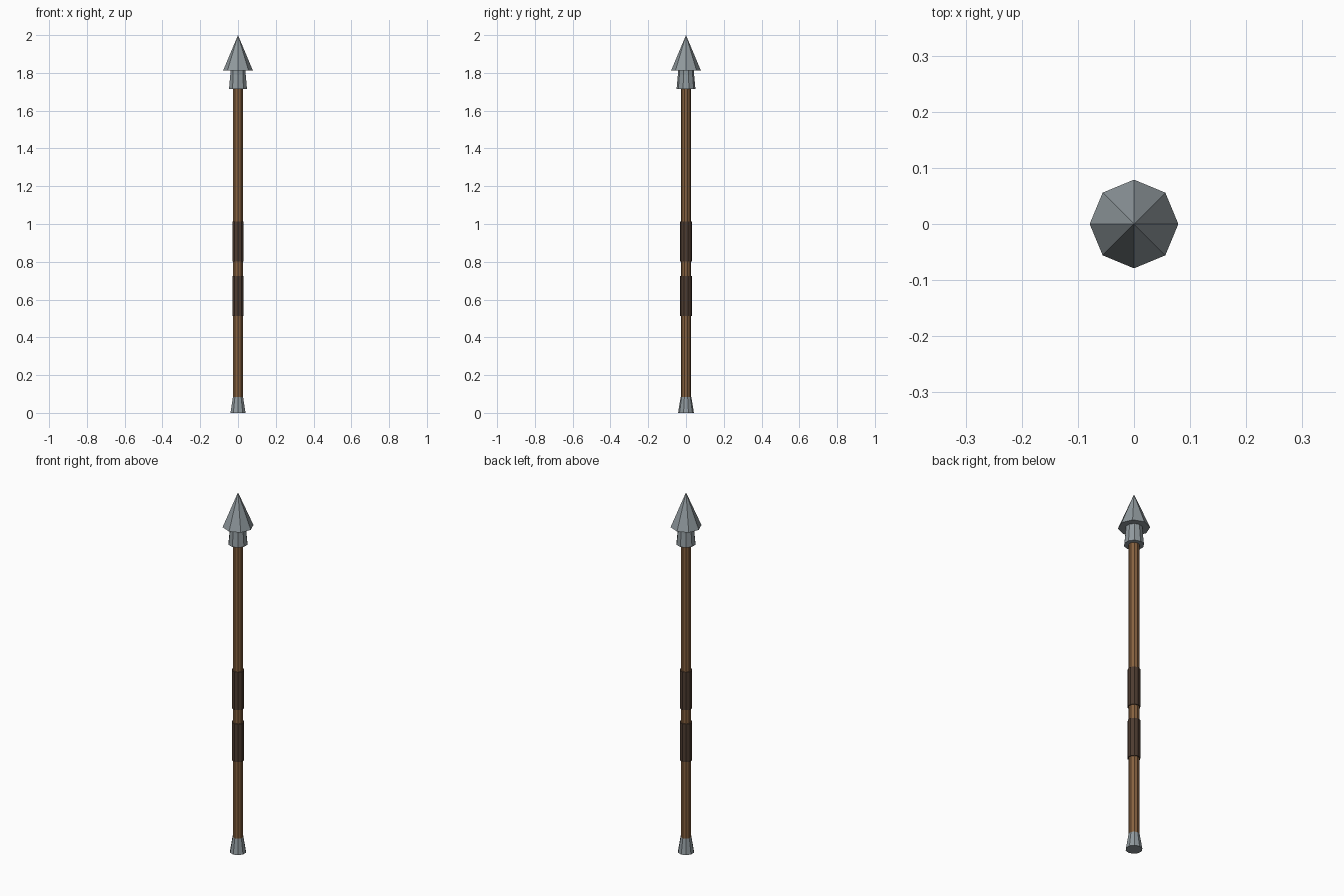
import bpy, bmesh
from math import pi, cos, sin

if "Cube" in bpy.data.objects:
    bpy.data.objects.remove(bpy.data.objects["Cube"])


def material(name, rgb):
    m = bpy.data.materials.new(name)
    m.diffuse_color = (*rgb, 1)
    m.use_nodes = True
    m.node_tree.nodes["Principled BSDF"].inputs["Base Color"].default_value = m.diffuse_color
    return m


steel = material("steel", (0.28, 0.32, 0.34))
wood = material("wood", (0.24, 0.12, 0.05))
leather = material("leather", (0.075, 0.045, 0.03))


def lathe(name, profile, sides, mat):
    """Flat-faced solid of revolution from (radius, z) pairs, bottom to top.
    The first corner points along y."""
    bm = bmesh.new()
    rings = []
    for r, z in profile:
        count = sides if r else 1
        rings.append([bm.verts.new((r * sin(2 * pi * i / sides),
                                    r * cos(2 * pi * i / sides), z))
                      for i in range(count)])
    for a, b in zip(rings, rings[1:]):
        for i in range(sides):
            j = (i + 1) % sides
            bm.faces.new((a[i], a[j], b[0]) if len(b) == 1
                         else (a[i], a[j], b[j], b[i]))
    for ring in (rings[0], rings[-1]):
        if len(ring) > 1:
            bm.faces.new(ring)
    bmesh.ops.recalc_face_normals(bm, faces=bm.faces)
    me = bpy.data.meshes.new(name)
    bm.to_mesh(me)
    bm.free()
    me.materials.append(mat)
    ob = bpy.data.objects.new(name, me)
    bpy.context.collection.objects.link(ob)
    return ob


# Wooden pole
lathe("shaft", [(0.027, 0.02), (0.027, 1.76)], 10, wood)

# Leather grips
for name, z in (("lower_grip", 0.513), ("upper_grip", 0.802)):
    lathe(name, [(0.032, z), (0.032, z + 0.211)], 10, leather)

# Flared metal foot
lathe("butt_cap", [(0.042, 0), (0.028, 0.085)], 10, steel)

# Flared socket under the head
lathe("socket", [(0.05, 1.715), (0.043, 1.79), (0.043, 1.82)], 10, steel)

# Eight-sided pointed head
lathe("spear_head", [(0.079, 1.812), (0, 2.0)], 8, steel)
